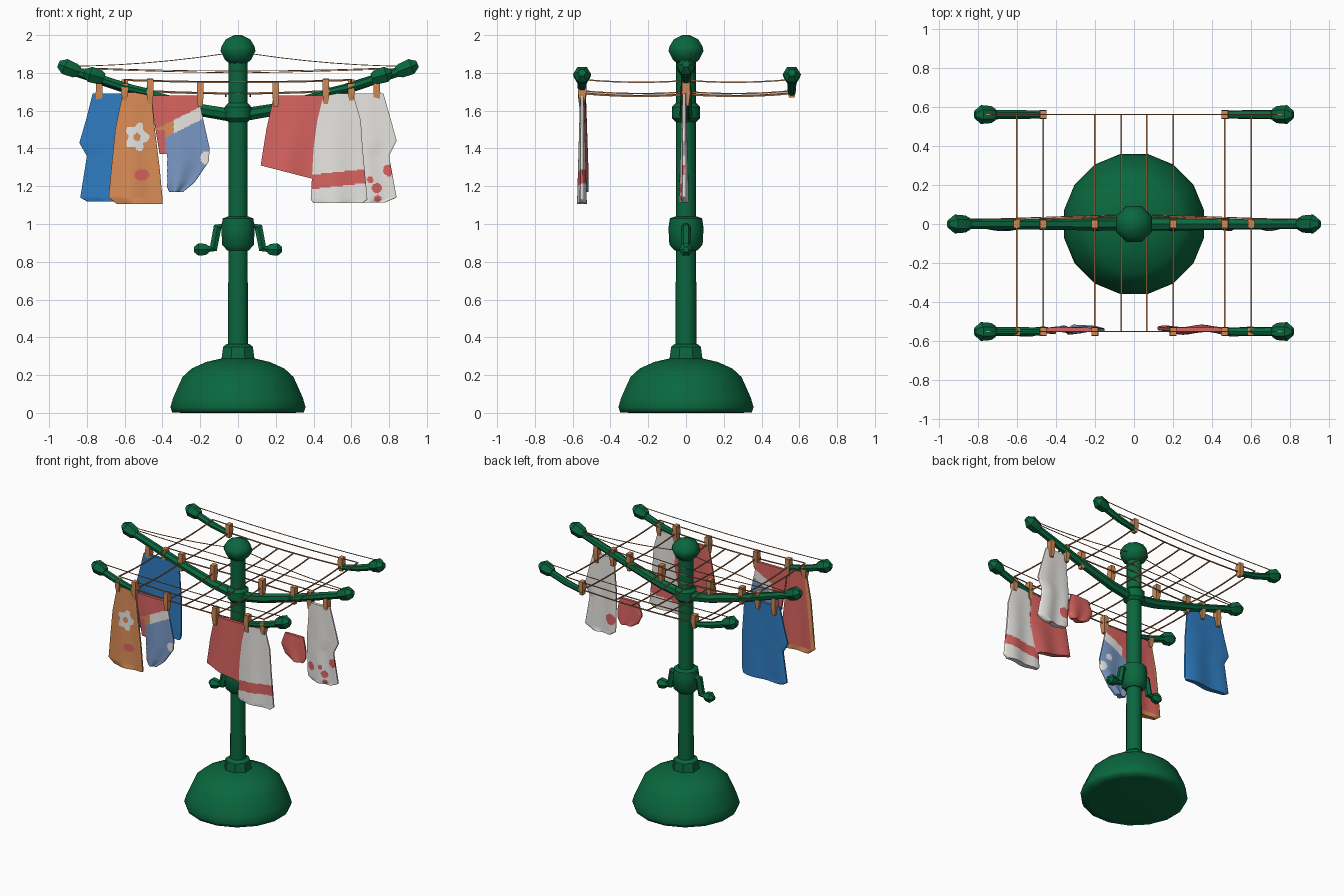
import bpy, math
from mathutils import Vector

if "Cube" in bpy.data.objects:
    bpy.data.objects.remove(bpy.data.objects["Cube"])

COLOURS = {
    "green": (0.003, 0.135, 0.048), "rope_brown": (0.52, 0.22, 0.09),
    "peg_orange": (0.64, 0.25, 0.09), "cloth_orange": (0.70, 0.265, 0.095),
    "red": (0.68, 0.125, 0.115), "white": (0.80, 0.78, 0.75),
    "blue": (0.028, 0.20, 0.53), "pale_blue": (0.19, 0.31, 0.55),
}
MATS = {}
for n, c in COLOURS.items():
    MATS[n] = bpy.data.materials.new(n)
    MATS[n].diffuse_color = (*c, 1)


def make(name, verts, faces, mats, angle=40):
    me = bpy.data.meshes.new(name)
    me.from_pydata(verts, [], faces)
    for m in mats:
        me.materials.append(MATS[m])
    ob = bpy.data.objects.new(name, me)
    bpy.context.collection.objects.link(ob)
    bpy.ops.object.select_all(action='DESELECT')
    ob.select_set(True)
    bpy.context.view_layer.objects.active = ob
    bpy.ops.object.shade_smooth_by_angle(angle=math.radians(angle))
    return ob


def loft(name, pts, radii, sides, mat, angle=40, squash=1.0):
    """Round tube through pts with a radius at each point."""
    pts = [Vector(p) for p in pts]
    verts, faces = [], []
    for i, p in enumerate(pts):
        t = (pts[min(i + 1, len(pts) - 1)] - pts[max(i - 1, 0)]).normalized()
        ref = Vector((0, 1, 0)) if abs(t.y) < 0.9 else Vector((0, 0, 1))
        a = ref.cross(t).normalized()
        b = t.cross(a)
        for k in range(sides):
            w = 2 * math.pi * (k + 0.5) / sides
            verts.append(p + radii[i] * (a * math.cos(w) + b * squash * math.sin(w)))
    for i in range(len(pts) - 1):
        for k in range(sides):
            q = (k + 1) % sides
            faces.append((i * sides + k, i * sides + q, (i + 1) * sides + q, (i + 1) * sides + k))
    faces.append(tuple(reversed(range(sides))))
    faces.append(tuple(range((len(pts) - 1) * sides, len(pts) * sides)))
    return make(name, verts, faces, [mat], angle)


def lathe(name, profile, sides, angle=40):
    return loft(name, [(0, 0, z) for r, z in profile], [r for r, z in profile], sides, "green", angle)


# Base, pole, collars and cap
lathe("base_dome", [(0.30, 0.0), (0.355, 0.003), (0.365, 0.03), (0.35, 0.08), (0.30, 0.19), (0.25, 0.235),
                    (0.17, 0.27), (0.08, 0.29)], 16, 120)
lathe("base_collar", [(0.098, 0.265), (0.085, 0.35), (0.065, 0.365)], 8)
lathe("pole", [(0.056, 0.27), (0.053, 1.0), (0.052, 1.9)], 10)
lathe("crank_collar", [(0.06, 0.86), (0.088, 0.89), (0.093, 0.98), (0.085, 1.03), (0.055, 1.04)], 10)
lathe("arm_hub", [(0.055, 1.54), (0.074, 1.56), (0.074, 1.62), (0.055, 1.64)], 10)
lathe("top_cap", [(0.05, 1.85), (0.075, 1.87), (0.1, 1.915), (0.095, 1.94), (0.07, 1.978),
                  (0.02, 2.0)], 8, 50)


def knob(name, centre, direction, r, length):
    d = Vector(direction).normalized()
    c = Vector(centre)
    loft(name, [c + d * length * s for s in (-0.5, -0.3, 0.2, 0.5)],
         [r * 0.65, r * 0.95, r * 1.05, r * 0.45], 6, "green", 30)


# Cranks and arms, mirrored left and right
for s, side in ((-1, "left"), (1, "right")):
    loft("crank_" + side, [(s * 0.07, 0, 0.985), (s * 0.108, 0, 0.985), (s * 0.13, 0, 0.87),
                           (s * 0.19, 0, 0.865)], [0.022, 0.025, 0.025, 0.02], 6, "green", 30)
    knob("crank_grip_" + side, (s * 0.195, 0, 0.865), (s, 0, 0), 0.036, 0.075)
    loft("main_arm_" + side, [(s * 0.02, 0, 1.575), (s * 0.2, 0, 1.605), (s * 0.5, 0, 1.69),
                              (s * 0.88, 0, 1.815)], [0.036, 0.034, 0.03, 0.026], 7, "green")
    knob("main_arm_knob_" + side, (s * 0.895, 0, 1.825), (s, 0, 0.4), 0.046, 0.12)
    for y, row in ((-0.55, "front"), (0.56, "back")):
        loft(f"{row}_arm_{side}", [(s * 0.46, y, 1.695), (s * 0.6, y, 1.725), (s * 0.75, y, 1.775)],
             [0.02, 0.024, 0.025], 7, "green")
        knob(f"{row}_arm_knob_{side}", (s * 0.762, y, 1.786), (s, 0, 0.3), 0.046, 0.11)


def rope(a, b, sag=0.012, r=0.005):
    a, b = Vector(a), Vector(b)
    pts = [a.lerp(b, t / 6) - Vector((0, 0, sag * 4 * (t / 6) * (1 - t / 6))) for t in range(7)]
    loft("rope", pts, [r] * 7, 4, "rope_brown")


# Ropes across the arms, then along them
for x, z in ((0.6, 1.765), (0.465, 1.705), (0.2, 1.695), (0.065, 1.69)):
    for s in (-1, 1):
        for y in (-0.55, 0.56):
            rope((s * x, y, z), (s * x, 0.01, z - 0.005))
for y in (-0.55, 0.56):
    rope((-0.77, y, 1.825), (0.77, y, 1.825), 0.015, 0.003)
    rope((-0.6, y, 1.765), (0.6, y, 1.765), 0.012, 0.004)
    rope((-0.465, y, 1.705), (0.465, y, 1.705))
for s in (-1, 1):
    rope((s * 0.91, 0.025, 1.835), (s * 0.08, 0.025, 1.90), 0.015, 0.003)
    rope((s * 0.9, 0.02, 1.825), (0, 0.05, 1.80), 0.003, 0.003)
    rope((s * 0.6, 0.02, 1.76), (0, 0.05, 1.75), 0.003, 0.004)
    rope((s * 0.465, 0.02, 1.70), (0, 0.05, 1.69), 0.003)


# Clothes pegs
def peg(x, y, z, h=0.065):
    loft("clothes_peg", [(x, y, z - h), (x, y, z), (x, y, z + h)],
         [0.017, 0.026, 0.023], 4, "peg_orange", 30, 1.25)


for s in (-1, 1):
    for x, z in ((0.2, 1.685), (0.465, 1.70)):
        peg(s * x, -0.55, z)
        peg(s * x, 0, z)
    peg(s * 0.6, -0.55, 1.70, 0.045)
    peg(s * 0.6, 0, 1.70)
    peg(s * 0.735, 0, 1.69)
    peg(s * 0.465, 0.56, 1.72, 0.05)


def lerp_rows(rows, z):
    for (z0, l0, r0), (z1, l1, r1) in zip(rows, rows[1:]):
        if z >= z1 - 1e-9:
            t = (z0 - z) / (z0 - z1)
            return l0 + (l1 - l0) * t, r0 + (r1 - r0) * t


def cloth(name, y, rows, mats, colour=None, keep=None, slant=0.0, nx=54, nz=84):
    """Thin cushion-like sheet; rows give (z, left, right) from the top down."""
    top, bottom = rows[0][0], rows[-1][0]
    verts, cells = [], {}
    for layer in (-1, 1):
        for j in range(nz + 1):
            v = j / nz
            z = top + (bottom - top) * v
            l, r = lerp_rows(rows, z)
            for i in range(nx + 1):
                u = i / nx
                half = 0.007 + 0.013 * math.sin(math.pi * u) ** 0.5 * (0.3 + 0.7 * v) if 0 < u < 1 else 0.006
                wave = 0.007 * v * math.sin(u * 9 + 1)
                verts.append((l + (r - l) * u, y + wave + layer * half, z - slant * u * v))
    idx = lambda lay, j, i: (lay * (nz + 1) + j) * (nx + 1) + i
    for j in range(nz):
        for i in range(nx):
            c = (Vector(verts[idx(0, j, i)]) + Vector(verts[idx(0, j + 1, i + 1)])) / 2
            if keep is None or keep(c.x, c.z):
                cells[j, i] = c
    faces, slots = [], []
    for (j, i), c in cells.items():
        q = [(j, i), (j + 1, i), (j + 1, i + 1), (j, i + 1)]
        front = mats.index(colour(c.x, c.z, True)) if colour else 0
        back = mats.index(colour(c.x, c.z, False)) if colour else 0
        faces += [[idx(0, *p) for p in q], [idx(1, *p) for p in reversed(q)]]
        slots += [front, back]
        # Close the hem wherever there is no neighbouring cell
        for k, n in enumerate(((j, i - 1), (j + 1, i), (j, i + 1), (j - 1, i))):
            if n not in cells:
                a, b = q[k], q[(k + 1) % 4]
                faces.append([idx(0, *b), idx(0, *a), idx(1, *a), idx(1, *b)])
                slots.append(front)
    ob = make(name, verts, faces, mats, 50)
    ob.data.polygons.foreach_set("material_index", slots)


def near(x, z, cx, cz, r):
    return math.hypot(x - cx, z - cz) < r


def towel_colour(x, z, front):
    if not front:
        return "red" if x > -0.60 + 0.12 * (z - 1.69) and z > 1.14 else "cloth_orange"
    dx, dz = x + 0.535, (z - 1.46) / 1.2
    d, w = math.hypot(dx, dz), math.atan2(dz, dx)
    if 0.018 < d < 0.056 + 0.011 * math.cos(5 * w):
        return "white"
    return "red" if math.hypot((x + 0.51) / 1.25, z - 1.26) < 0.031 else "cloth_orange"


def patch_colour(x, z, front):
    t = z - 1.50 - 0.5 * (x + 0.3)
    if near(x, z, -0.165, 1.35, 0.035) or (not front and near(x, z, -0.22, 1.43, 0.025)):
        return "white"
    if t > 0.07 or (x < -0.385 and z < 1.5):
        return "red"
    if t > 0:
        return "white" if x > -0.34 else "cloth_orange" if front else "red"
    return "pale_blue"


def spot_colour(x, z, front):
    if front:
        spots = ((0.735, 1.19, 0.026), (0.80, 1.285, 0.032), (0.74, 1.135, 0.018),
                 (0.70, 1.235, 0.018), (0.62, 1.22, 0.03))
    else:
        spots = ((0.62, 1.23, 0.04),)
    return "red" if any(near(x, z, *s) for s in spots) else "white"


# Clothes on the front line
cloth("orange_towel", -0.55, [(1.695, -0.61, -0.46), (1.5, -0.65, -0.44), (1.3, -0.67, -0.415),
                              (1.14, -0.685, -0.40), (1.105, -0.64, -0.40)],
      ["cloth_orange", "red", "white"], towel_colour)
cloth("patched_shorts", -0.54, [(1.68, -0.46, -0.21), (1.58, -0.45, -0.19), (1.4, -0.42, -0.15),
                                (1.33, -0.41, -0.155), (1.22, -0.385, -0.23), (1.17, -0.365, -0.29)],
      ["red", "pale_blue", "white", "cloth_orange"], patch_colour,
      lambda x, z: z > 1.37 or x > -0.375)
cloth("red_shorts", -0.54, [(1.68, 0.19, 0.46), (1.5, 0.15, 0.47), (1.31, 0.12, 0.43)],
      ["red"], slant=0.08)
cloth("striped_towel", -0.55, [(1.69, 0.455, 0.61), (1.55, 0.42, 0.65), (1.4, 0.40, 0.66),
                               (1.13, 0.385, 0.685), (1.11, 0.40, 0.66)],
      ["white", "red"],
      lambda x, z, f: "red" if 1.185 < z - 0.11 * (x - 0.39) < 1.26 else "white")

# Clothes on the middle line
cloth("blue_shirt", -0.01, [(1.69, -0.77, -0.48), (1.55, -0.805, -0.47), (1.43, -0.84, -0.46),
                            (1.36, -0.80, -0.46), (1.14, -0.835, -0.46), (1.12, -0.80, -0.47)], ["blue"])
cloth("spotted_shirt", -0.01, [(1.69, 0.60, 0.77), (1.55, 0.59, 0.81), (1.44, 0.58, 0.84),
                               (1.36, 0.58, 0.80), (1.14, 0.585, 0.84), (1.115, 0.62, 0.78)],
      ["white", "red"], spot_colour)
cloth("red_scrap", -0.01, [(1.41, 0.40, 0.55), (1.32, 0.365, 0.57), (1.25, 0.40, 0.57), (1.22, 0.45, 0.55)],
      ["red"], None, None, 0.0, 12, 12)

for m in bpy.data.materials:
    if m.users and not m.is_grease_pencil:
        m.use_nodes = True
        m.node_tree.nodes["Principled BSDF"].inputs["Base Color"].default_value = m.diffuse_color
